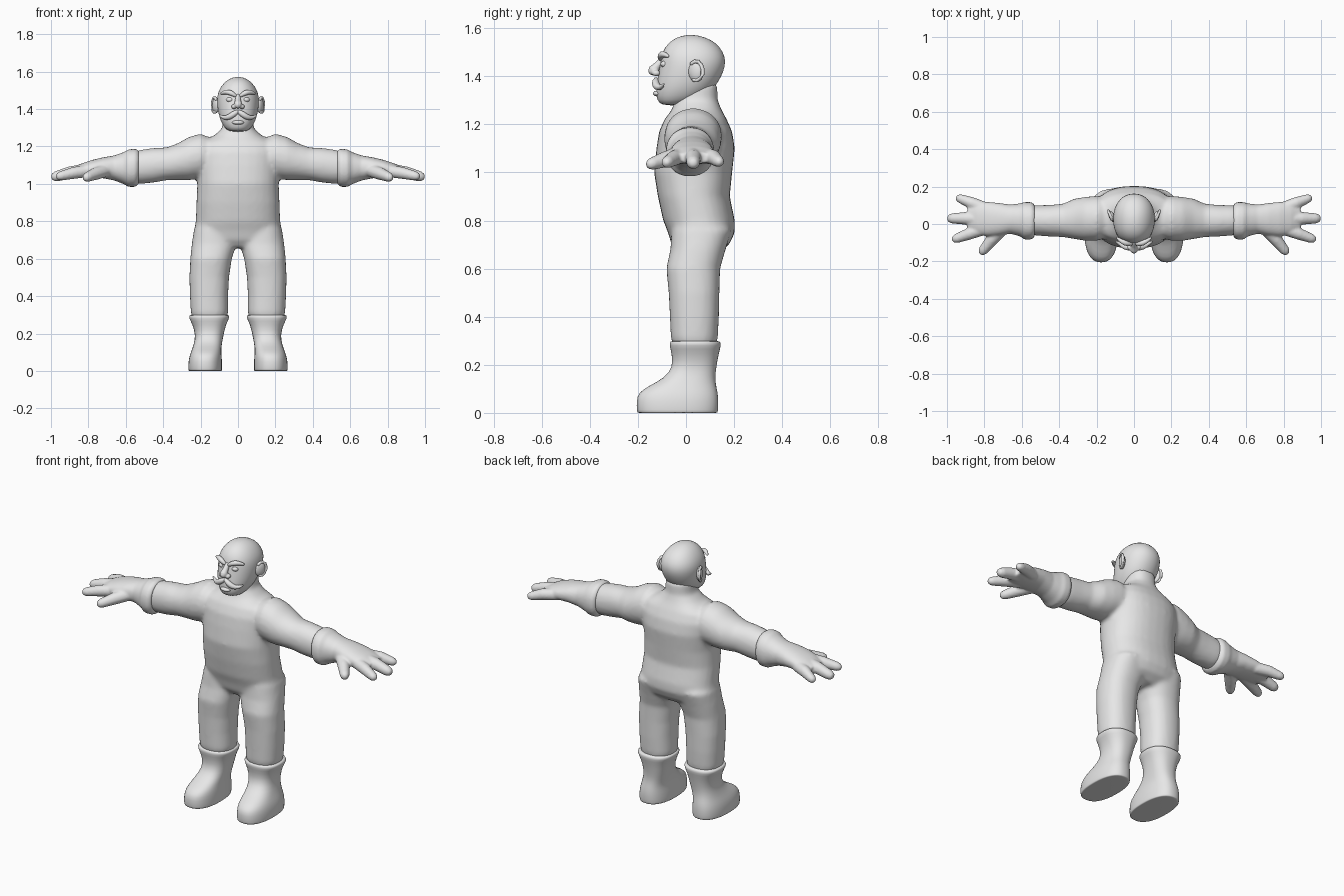
import bpy, bmesh, math
from mathutils import Vector, Matrix

grey = bpy.data.materials.new("plain grey")
grey.diffuse_color = (0.8, 0.8, 0.8, 1)
SEG = 32


def skin(bm, rings):
    """Bridge a list of point rings and cap both ends."""
    loops = [[bm.verts.new(p) for p in r] for r in rings]
    n = len(loops[0])
    for a, b in zip(loops, loops[1:]):
        for i in range(n):
            j = (i + 1) % n
            bm.faces.new((a[i], a[j], b[j], b[i]))
    bm.faces.new(loops[0][::-1])
    bm.faces.new(loops[-1])


def oval(c, u, v, power=2.0, n=SEG):
    """Superellipse ring around c with half axes u and v."""
    pts = []
    for i in range(n):
        a = 2 * math.pi * i / n
        ca, sa = math.cos(a), math.sin(a)
        e = 2 / power
        pts.append(c + u * math.copysign(abs(ca) ** e, ca) + v * math.copysign(abs(sa) ** e, sa))
    return pts


def upright(bm, rows, power=2.2, side=1):
    """Rows of (z, x0, x1, y0, y1)."""
    skin(bm, [oval(Vector((side * (a + b) / 2, (c + d) / 2, z)), Vector(((b - a) / 2, 0, 0)),
                   Vector((0, (d - c) / 2, 0)), power) for z, a, b, c, d in rows])


def sideways(bm, rows, power=2.2, side=1):
    """Rows of (x, y0, y1, z0, z1)."""
    skin(bm, [oval(Vector((side * x, (a + b) / 2, (c + d) / 2)), Vector((0, (b - a) / 2, 0)),
                   Vector((0, 0, (d - c) / 2)), power) for x, a, b, c, d in rows])


def tube(bm, path, n=14):
    """Round-ended tube through (x, y, z, radius) points."""
    pts = [(Vector(p[:3]), p[3]) for p in path]
    d0 = (pts[0][0] - pts[1][0]).normalized()
    d1 = (pts[-1][0] - pts[-2][0]).normalized()
    (p0, r0), (p1, r1) = pts[0], pts[-1]
    pts = ([(p0 + d0 * r0, r0 * .25), (p0 + d0 * r0 * .7, r0 * .72)] + pts +
           [(p1 + d1 * r1 * .7, r1 * .72), (p1 + d1 * r1, r1 * .25)])
    rings = []
    for i, (p, r) in enumerate(pts):
        t = (pts[min(i + 1, len(pts) - 1)][0] - pts[max(i - 1, 0)][0]).normalized()
        ref = Vector((0, 0, 1)) if abs(t.z) < .8 else Vector((1, 0, 0))
        u = t.cross(ref).normalized()
        rings.append(oval(p, u * r, t.cross(u) * r, 2, n))
    skin(bm, rings)


def ball(bm, loc, size, turn=0):
    m = Matrix.Translation(loc) @ Matrix.Rotation(turn, 4, 'Z') @ Matrix.Diagonal((*size, 1))
    bmesh.ops.create_uvsphere(bm, u_segments=20, v_segments=14, radius=1, matrix=m)


def finish(bm, name, voxel=0, relax=0, subdiv=0, mirror=False):
    bmesh.ops.recalc_face_normals(bm, faces=bm.faces[:])
    for f in bm.faces:
        f.smooth = True
    me = bpy.data.meshes.new(name)
    bm.to_mesh(me)
    bm.free()
    me.materials.append(grey)
    ob = bpy.data.objects.new(name, me)
    bpy.context.collection.objects.link(ob)
    if voxel:
        r = ob.modifiers.new("fuse", 'REMESH')
        r.mode, r.voxel_size, r.use_smooth_shade = 'VOXEL', voxel, True
    if relax:
        s = ob.modifiers.new("relax", 'SMOOTH')
        s.factor, s.iterations = 0.5, relax
    if subdiv:
        ob.modifiers.new("round", 'SUBSURF').levels = subdiv
        ob.modifiers["round"].render_levels = subdiv
    if mirror:
        m = ob.modifiers.new("mirror", 'MIRROR')
        m.use_mirror_merge = False
    return ob


# Body suit: torso, neck, arms and trouser legs fused together
bm = bmesh.new()
torso = [(.66, .13, -.03, .13), (.70, .235, -.06, .18), (.75, .235, -.075, .203),
         (.80, .226, -.095, .203), (.90, .222, -.117, .182), (1.0, .218, -.133, .192),
         (1.1, .225, -.123, .203), (1.17, .23, -.112, .192), (1.22, .21, -.09, .17),
         (1.26, .125, -.06, .148), (1.30, .083, -.045, .132), (1.37, .077, -.04, .13)]
upright(bm, [(z, -w, w, a, b) for z, w, a, b in torso], 2.3)
for s in (1, -1):
    sideways(bm, [(.08, -.05, .12, 1.10, 1.22), (.20, -.09, .15, 1.03, 1.268),
                  (.26, -.09, .145, 1.02, 1.252), (.32, -.08, .135, 1.02, 1.218),
                  (.38, -.07, .108, 1.02, 1.195), (.45, -.067, .102, 1.007, 1.192),
                  (.52, -.062, .10, 1.0, 1.182), (.58, -.055, .095, 1.01, 1.165)], 2.1, s)
    upright(bm, [(.26, .07, .235, -.045, .12), (.31, .053, .252, -.063, .132),
                 (.40, .053, .257, -.067, .137), (.50, .048, .26, -.072, .139),
                 (.60, .033, .255, -.082, .142), (.68, .008, .247, -.065, .165),
                 (.76, .01, .235, -.06, .19), (.80, .03, .21, -.05, .16)], 2.3, s)
finish(bm, "body_suit", voxel=.011, relax=8)

# Head
bm = bmesh.new()
skull = [(1.278, .045, -.10, -.02), (1.30, .073, -.122, .06), (1.34, .095, -.126, .11),
         (1.38, .106, -.12, .137), (1.42, .111, -.114, .157), (1.46, .113, -.106, .166),
         (1.50, .104, -.10, .157), (1.54, .077, -.074, .125), (1.562, .047, -.038, .08),
         (1.572, .016, 0, .04)]
upright(bm, [(z, -w, w, a, b) for z, w, a, b in skull], 2.15)
finish(bm, "head", subdiv=1)

# Nose and lower lip
bm = bmesh.new()
tube(bm, [(0, -.098, 1.468, .014), (0, -.118, 1.445, .016), (0, -.136, 1.425, .022)])
for s in (1, -1):
    ball(bm, (s * .021, -.124, 1.413), (.015, .018, .013))
finish(bm, "nose", voxel=.004, relax=3)
bm = bmesh.new()
ball(bm, (0, -.118, 1.328), (.032, .02, .012))
finish(bm, "lower_lip")

# Moustache, eyebrows and eyes
bm = bmesh.new()
tube(bm, [(.004, -.124, 1.386, .011), (.024, -.128, 1.373, .017), (.05, -.122, 1.355, .016),
          (.076, -.105, 1.352, .011), (.097, -.094, 1.366, .005)])
finish(bm, "moustache", subdiv=1, mirror=True)
bm = bmesh.new()
tube(bm, [(.016, -.106, 1.473, .010), (.036, -.106, 1.486, .015), (.062, -.096, 1.494, .014),
          (.088, -.076, 1.484, .007)])
finish(bm, "eyebrow", subdiv=1, mirror=True)
bm = bmesh.new()
ball(bm, (.043, -.088, 1.45), (.02, .018, .014))
finish(bm, "eye", mirror=True)

# Ears: flattened lobe with a raised rim
bm = bmesh.new()
ball(bm, (.118, .04, 1.42), (.016, .032, .042), -.45)
rim = []
for i in range(9):
    a = math.radians(-110 + 30 * i)
    y = .042 + .028 * math.cos(a)
    rim.append((.113 + (y - .012) * .42, y, 1.422 + .04 * math.sin(a), .008))
tube(bm, rim, 10)
finish(bm, "ear", mirror=True)

# Gloves: cuff and palm fused with three fingers and a thumb
bm = bmesh.new()
sideways(bm, [(.532, -.07, .105, 1.0, 1.18), (.55, -.083, .117, .984, 1.188),
              (.585, -.083, .117, .984, 1.184), (.61, -.066, .11, .998, 1.17),
              (.66, -.052, .104, 1.018, 1.152), (.72, -.062, .112, 1.03, 1.142),
              (.78, -.066, .118, 1.033, 1.128), (.84, -.058, .118, 1.033, 1.108),
              (.89, -.03, .10, 1.036, 1.085)], 2.2)
tube(bm, [(.80, .085, 1.07, .034), (.87, .113, 1.063, .032), (.93, .136, 1.045, .024)])
tube(bm, [(.80, .028, 1.075, .036), (.90, .03, 1.06, .034), (.972, .03, 1.04, .028)])
tube(bm, [(.80, -.025, 1.07, .034), (.88, -.052, 1.058, .032), (.95, -.078, 1.042, .025)])
tube(bm, [(.70, -.02, 1.075, .036), (.76, -.083, 1.055, .034), (.807, -.142, 1.036, .026)])
finish(bm, "glove", voxel=.007, relax=4, mirror=True)

# Boots with a flared top lip
bm = bmesh.new()
upright(bm, [(0, .095, .255, -.19, .122), (0, .087, .264, -.202, .131), (.006, .085, .266, -.205, .134),
             (.05, .085, .266, -.207, .136), (.085, .088, .258, -.198, .132),
             (.112, .09, .247, -.155, .126), (.145, .086, .236, -.09, .121),
             (.19, .078, .227, -.054, .126), (.25, .064, .243, -.06, .137),
             (.283, .045, .264, -.07, .147), (.298, .047, .26, -.067, .143),
             (.30, .06, .245, -.05, .125)], 2.4)
finish(bm, "boot", subdiv=1, mirror=True)
